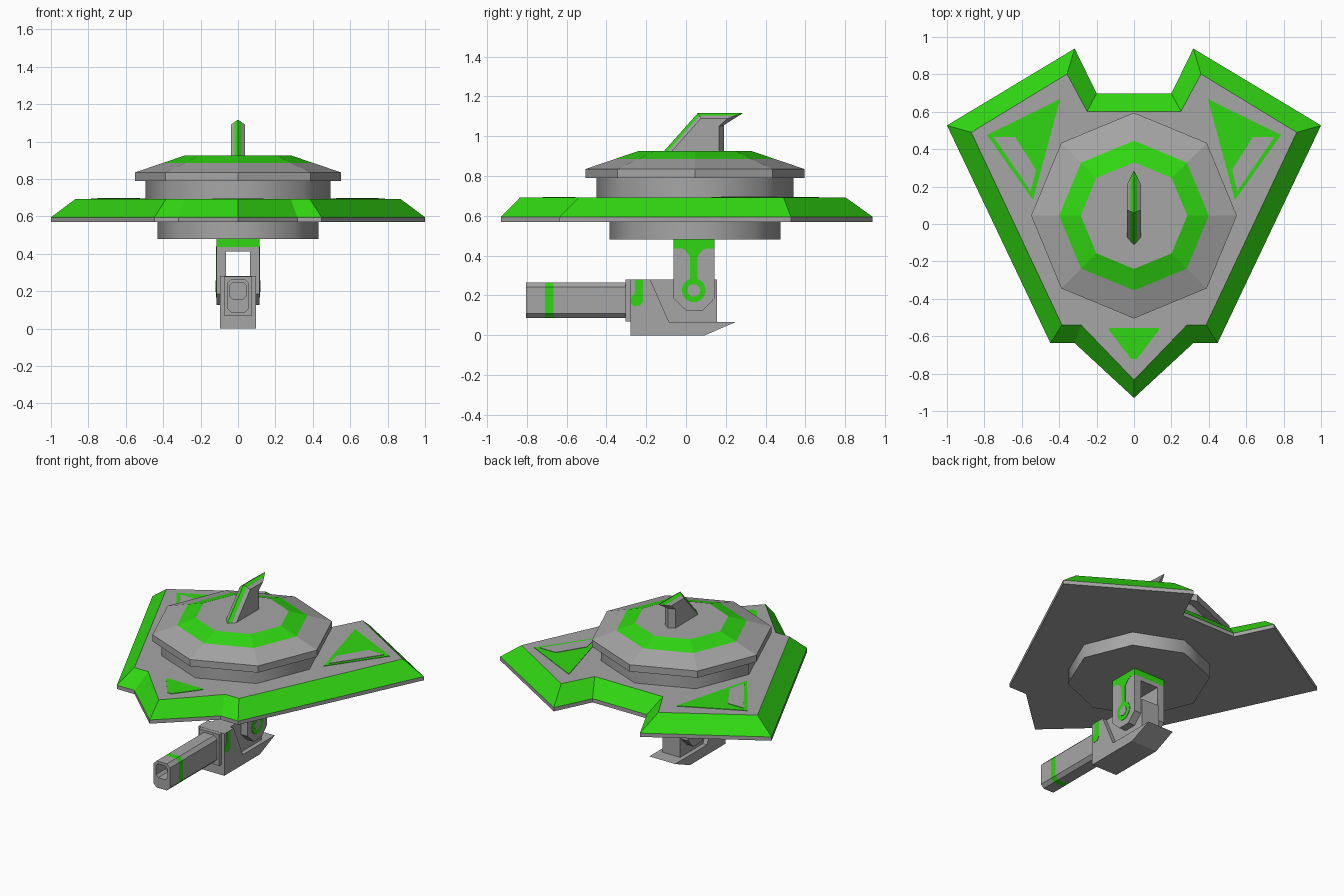
import bpy, bmesh, math

if "Cube" in bpy.data.objects:
    bpy.data.objects.remove(bpy.data.objects["Cube"])


def material(name, rgb):
    m = bpy.data.materials.new(name)
    m.diffuse_color = (*rgb, 1)
    m.use_nodes = True
    m.node_tree.nodes["Principled BSDF"].inputs["Base Color"].default_value = m.diffuse_color
    return m


MATS = [material("hull_grey", (0.38, 0.38, 0.38)), material("bright_green", (0.03, 0.68, 0.006))]
GREY, GREEN = 0, 1


def loft(name, rings, rule=lambda band, seg: GREY, caps=(GREY, GREY)):
    """Skin rings of equal point count; rule gives the colour per band and segment."""
    bm = bmesh.new()
    rows = [[bm.verts.new(p) for p in r] for r in rings]
    n = len(rows[0])
    for b in range(len(rows) - 1):
        for s in range(n):
            t = (s + 1) % n
            f = bm.faces.new((rows[b][s], rows[b][t], rows[b + 1][t], rows[b + 1][s]))
            f.material_index = rule(b, s)
    for row, c in ((rows[0], caps[0]), (rows[-1], caps[1])):
        bm.faces.new(row).material_index = c
    bmesh.ops.recalc_face_normals(bm, faces=bm.faces)
    me = bpy.data.meshes.new(name)
    bm.to_mesh(me)
    bm.free()
    for m in MATS:
        me.materials.append(m)
    ob = bpy.data.objects.new(name, me)
    bpy.context.collection.objects.link(ob)
    return ob


def prism_x(name, yz, x0, x1, col=GREY):
    return loft(name, [[(x, y, z) for y, z in yz] for x in (x0, x1)], lambda b, s: col, (col, col))


def prism_z(name, xy, z0, z1, col=GREY):
    return loft(name, [[(x, y, z) for x, y in xy] for z in (z0, z1)], lambda b, s: col, (col, col))


def rect(a0, a1, b0, b1):
    return [(a0, b0), (a1, b0), (a1, b1), (a0, b1)]


def circle(cy, cz, r, n=20):
    return [(cy + r * math.cos(k * math.tau / n), cz + r * math.sin(k * math.tau / n)) for k in range(n)]


def octagon(r, z):
    return [(x, y, z) for x, y in circle(0, 0.045, r, 8)]


def mirror_outline(half):
    return half + [(-x, y) for x, y in reversed(half) if x > 0]


# Wing plate: grey rim, green sloping border, grey deck
outer = mirror_outline([(0, -0.93), (0.317, -0.637), (0.447, -0.637), (1, 0.527), (0.317, 0.938), (0.2, 0.698)])
inner = mirror_outline([(0, -0.834), (0.283, -0.54), (0.385, -0.54), (0.87, 0.49), (0.358, 0.802), (0.251, 0.602)])
loft("wing_plate",
     [[(x, y, 0.57) for x, y in outer], [(x, y, 0.595) for x, y in outer], [(x, y, 0.692) for x, y in inner]],
     lambda b, s: GREEN if b == 1 else GREY)

# Deck markings: green triangles with grey inlays
for side, s in (("right", 1), ("left", -1)):
    tri = [(0.395, 0.668), (0.786, 0.476), (0.54, 0.128)]
    inlay = [(0.75, 0.465), (0.635, 0.465), (0.525, 0.29), (0.552, 0.175)]
    prism_z(side + "_deck_triangle", [(s * x, y) for x, y in tri], 0.69, 0.695, GREEN)
    prism_z(side + "_deck_inlay", [(s * x, y) for x, y in inlay], 0.69, 0.698)
prism_z("front_deck_triangle", [(-0.13, -0.555), (0.13, -0.555), (0.135, -0.565), (0.015, -0.722),
                                (-0.015, -0.722), (-0.135, -0.565)], 0.69, 0.695, GREEN)

# Octagonal turret: lower ring, neck and cap
for name, r, z0, z1 in (("lower_ring", 0.43, 0.48, 0.575), ("turret_neck", 0.495, 0.69, 0.795)):
    ob = loft(name, [octagon(r, z0), octagon(r, z1)])
    bpy.ops.object.select_all(action='DESELECT')
    ob.select_set(True)
    bpy.context.view_layer.objects.active = ob
    bpy.ops.object.shade_smooth_by_angle(angle=math.radians(50))
loft("turret_cap",
     [octagon(0.55, 0.79), octagon(0.55, 0.835), octagon(0.4, 0.886), octagon(0.285, 0.925)],
     lambda b, s: GREEN if b == 2 else GREY)

# Top fin: ridged blade with a green crest
ridge = [(-0.115, 0.92), (0.06, 1.117), (0.287, 1.117), (0.19, 1.055), (0.19, 0.92)]
flank = [(-0.075, 0.92), (0.075, 1.09), (0.21, 1.09), (0.165, 1.05), (0.165, 0.92)]
middle = [((a + c) / 2, (b + d) / 2) for (a, b), (c, d) in zip(ridge, flank)]
loft("top_fin",
     [[(x, y, z) for y, z in prof] for x, prof in
      ((-0.038, flank), (-0.019, middle), (0, ridge), (0.019, middle), (0.038, flank))],
     lambda b, s: GREEN if b in (1, 2) and s < 2 else GREY)

# Hanging bracket: green head, cross bar, two arms with markings
prism_x("bracket_head", rect(-0.063, 0.143, 0.437, 0.482), -0.115, 0.115, GREEN)
prism_x("bracket_crossbar", rect(-0.063, 0.143, 0.412, 0.437), -0.115, 0.115)
arm = [(-0.063, 0.437), (-0.063, 0.185), (0, 0.125), (0.085, 0.125), (0.143, 0.185), (0.143, 0.437)]
stem = [(-0.03, 0.44), (0.11, 0.44), (0.08, 0.425), (0.057, 0.395), (0.057, 0.26),
        (0.021, 0.26), (0.021, 0.395), (-0.002, 0.425)]
stripe = [(-0.255, 0.28), (-0.215, 0.28), (-0.215, 0.17), (-0.23, 0.15), (-0.26, 0.145),
          (-0.28, 0.165), (-0.28, 0.185), (-0.255, 0.215)]
for side, s in (("right", 1), ("left", -1)):
    prism_x(side + "_bracket_arm", arm, s * 0.065, s * 0.115)
    prism_x(side + "_arm_stem_mark", stem, s * 0.113, s * 0.117, GREEN)
    prism_x(side + "_pivot_ring", circle(0.039, 0.226, 0.06), s * 0.113, s * 0.118, GREEN)
    prism_x(side + "_pivot_hub", circle(0.039, 0.226, 0.031), s * 0.113, s * 0.12)
    prism_x(side + "_gun_stripe", stripe, s * 0.093, s * 0.097, GREEN)

# Gun body: wide shell, narrow core between the arms, front collar
prism_x("gun_shell", [(-0.28, 0.28), (-0.18, 0.28), (-0.085, 0.067), (0.25, 0.067), (0.095, 0), (-0.28, 0)],
        -0.095, 0.095)
prism_x("gun_core", rect(-0.2, 0.155, 0.05, 0.279), -0.066, 0.066)
prism_x("gun_collar", rect(-0.305, -0.27, 0.07, 0.279), -0.075, 0.075)


# Barrel: chamfered tube with a bore and a green band
def section(y, w, z0, z1, c):
    q = [(w - c, z0), (w, z0 + c), (w, z1 - c), (w - c, z1)]
    return [(x, y, z) for x, z in q + [(-x, z) for x, z in reversed(q)]]


bore = (0.042, 0.155, 0.247, 0.016)
tube = (0.06, 0.087, 0.264, 0.022)
loft("gun_barrel",
     [section(-0.7, *bore), section(-0.803, *bore), section(-0.803, *tube), section(-0.708, *tube),
      section(-0.666, *tube), section(-0.29, *tube)],
     lambda b, s: GREEN if b == 3 else GREY)
